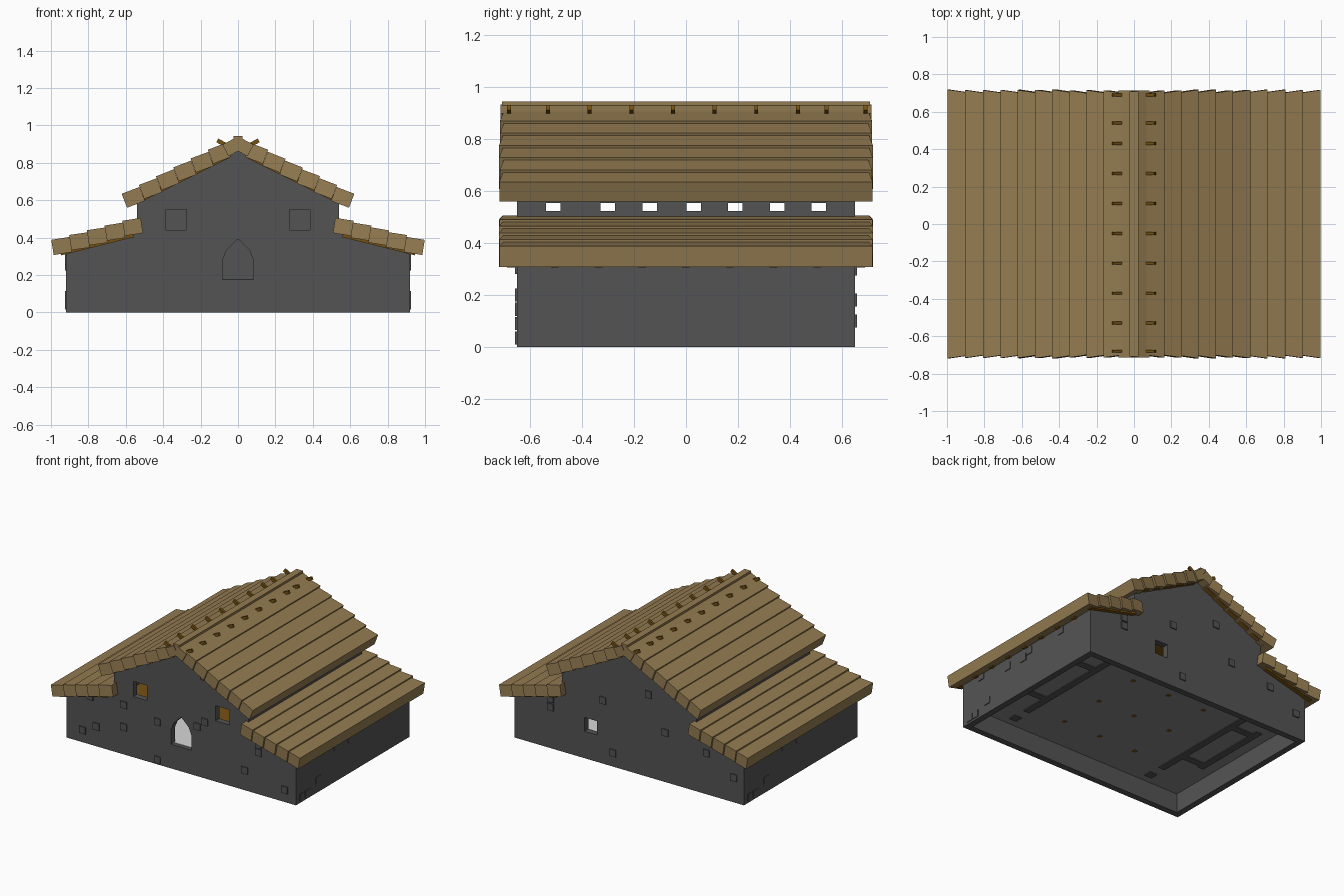
import bpy, bmesh, math, random
from mathutils import Matrix

random.seed(4)
cube = bpy.data.objects.get("Cube")
if cube:
    bpy.data.objects.remove(cube)


def material(name, r, g, b):
    m = bpy.data.materials.new(name)
    m.use_nodes = True
    m.diffuse_color = (r, g, b, 1)
    bsdf = m.node_tree.nodes["Principled BSDF"]
    bsdf.inputs["Base Color"].default_value = (r, g, b, 1)
    bsdf.inputs["Roughness"].default_value = 0.9
    return m


STONE = material("grey stone", 0.088, 0.088, 0.088)
MID = material("mid grey underfloor", 0.24, 0.24, 0.24)
PALE = material("pale floor", 0.68, 0.68, 0.68)
PLANK = material("tan planks", 0.295, 0.2, 0.083)
BROWN = material("brown timber", 0.18, 0.083, 0.006)


def finish(name, bm, mat):
    bmesh.ops.recalc_face_normals(bm, faces=bm.faces)
    me = bpy.data.meshes.new(name)
    bm.to_mesh(me)
    bm.free()
    me.materials.append(mat)
    ob = bpy.data.objects.new(name, me)
    bpy.context.scene.collection.objects.link(ob)
    return ob


def add_box(bm, centre, size, tilt=0.0):
    """Box turned about y; positive tilt lowers its +x side."""
    mat = (Matrix.Translation(centre) @ Matrix.Rotation(tilt, 4, "Y")
           @ Matrix.Diagonal((*size, 1)))
    return bmesh.ops.create_cube(bm, size=1, matrix=mat)["verts"]


def add_prism(bm, profile, half):
    """Extrude an xz profile from y = -half to y = half."""
    face = bm.faces.new([bm.verts.new((x, -half, z)) for x, z in profile])
    ext = bmesh.ops.extrude_face_region(bm, geom=[face])["geom"]
    for v in ext:
        if isinstance(v, bmesh.types.BMVert):
            v.co.y = half


def boxes(name, mat, items):
    bm = bmesh.new()
    for item in items:
        add_box(bm, *item)
    return finish(name, bm, mat)


def mirrored(points):
    return points + [(-x, z) for x, z in reversed(points) if x]


# Hollow stone walls with a raised nave
walls_bm = bmesh.new()
add_prism(walls_bm, mirrored([(0.92, 0), (0.92, 0.325), (0.54, 0.43), (0.54, 0.6), (0, 0.878)]), 0.65)
walls = finish("stone_walls", walls_bm, STONE)


def cut(name, bm):
    cutter = finish(name, bm, STONE)
    cutter.hide_render = True
    cutter.hide_viewport = True
    cutter.display_type = "WIRE"
    mod = walls.modifiers.new(name, "BOOLEAN")
    mod.operation = "DIFFERENCE"
    mod.solver = "EXACT"
    mod.object = cutter


room = bmesh.new()
add_prism(room, mirrored([(0.875, -0.1), (0.875, 0.3), (0.495, 0.4), (0.495, 0.58), (0, 0.82)]), 0.605)
cut("room_cutter", room)

# Pointed doorway, square windows and clerestory openings
door = bmesh.new()
add_prism(door, mirrored([(0.083, 0.175), (0.083, 0.28), (0.06, 0.335), (0, 0.392)]), 0.1)
bmesh.ops.translate(door, verts=door.verts, vec=(0, -0.65, 0))
cut("door_cutter", door)

openings = bmesh.new()
for x in (-0.33, 0.33):
    add_box(openings, (x, -0.65, 0.495), (0.11, 0.2, 0.11))
add_box(openings, (0.31, 0.65, 0.245), (0.1, 0.2, 0.1))
for y in (-0.51, -0.3, -0.14, 0.03, 0.19, 0.35, 0.51):
    for s in (-1, 1):
        add_box(openings, (s * 0.52, y, 0.538), (0.2, 0.056, 0.03))
cut("window_cutter", openings)

# Floors
boxes("floor_slab", MID, [((0, 0, 0.155), (1.8, 1.24, 0.03))])
boxes("floor_top", PALE, [((0, 0, 0.174), (1.8, 1.24, 0.008))])
boxes("loft_floor", BROWN, [((0, 0, 0.405), (1.02, 1.22, 0.02))])

# Stone bearers and timber pegs showing under the floor
bearers = []
for s in (-1, 1):
    bearers.append(((s * 0.58, 0.02, 0.138), (0.05, 0.86, 0.008)))
    bearers.append(((s * 0.77, 0.06, 0.138), (0.05, 0.6, 0.008)))
    for y in (-0.2, 0.3):
        bearers.append(((s * 0.68, y, 0.138), (0.2, 0.05, 0.008)))
    for y in (-0.52, 0.55):
        bearers.append(((s * 0.58, y, 0.138), (0.06, 0.06, 0.008)))
boxes("floor_bearers", STONE, bearers)
boxes("floor_pegs", BROWN, [((x, y, 0.139), (0.025, 0.025, 0.006))
                            for x in (-0.3, 0, 0.3) for y in (-0.35, 0, 0.35)])

# Proud stones scattered over the walls
front_spots = [(-0.79, 0.09), (-0.68, 0.145), (-0.73, 0.35), (-0.46, 0.36), (-0.46, 0.2),
               (-0.19, 0.31), (0.83, 0.09), (0.62, 0.36), (0.62, 0.305), (0.19, 0.41),
               (0.13, 0.36), (0.51, 0.145), (0.18, 0.735), (-0.19, 0.035)]
back_spots = [(0.63, 0.36), (0.63, 0.3), (0.21, 0.46), (-0.29, 0.36),
              (-0.62, 0.3), (-0.155, 0.6), (0.13, 0.1), (-0.84, 0.18)]
side_spots = [(-0.46, 0.3), (-0.19, 0.255), (-0.03, 0.25), (0.03, 0.28),
              (0.35, 0.29), (-0.52, 0.04), (-0.58, 0.04), (-0.4, 0.09)]
stones = []
for y, spots in ((-0.65, front_spots), (0.65, back_spots)):
    stones += [((x, y, z), (0.05, 0.015, 0.05)) for x, z in spots]
for s in (-1, 1):
    stones += [((s * 0.92, s * y, z), (0.01, 0.053, 0.05)) for y, z in side_spots]
boxes("proud_stones", STONE, stones)


def plank_roof(name, count, start, end, tilt, width, thick):
    """Lapped planks on both slopes, from start to end in xz."""
    bm = bmesh.new()
    for s in (-1, 1):
        for i in range(count):
            t = i / (count - 1)
            x = start[0] + (end[0] - start[0]) * t
            z = start[1] + (end[1] - start[1]) * t
            half = 0.709 + random.uniform(-0.003, 0.003)
            lean = math.radians(tilt + random.uniform(-1, 1) * (0 < i < count - 1))
            verts = add_box(bm, (s * x, 0, z), (width, 2 * half, thick), s * lean)
            # Raked ends: the lower edge is a little longer
            for v in verts:
                v.co.y += math.copysign(0.007, v.co.y) * (1 if abs(v.co.x) > x else -1)
    return finish(name, bm, PLANK)


plank_roof("upper_roof_planks", 6, (0.1, 0.85), (0.56, 0.615), 21, 0.102, 0.08)
plank_roof("lower_roof_planks", 5, (0.563, 0.457), (0.943, 0.355), 9, 0.099, 0.082)

# Ridge cap
caps = [((s * 0.034, 0, 0.883), (0.075, 1.425, 0.07), s * math.radians(28)) for s in (-1, 1)]
caps.append(((0, 0, 0.922), (0.05, 1.415, 0.042)))
boxes("ridge_cap", PLANK, caps)

# Pegs holding the ridge cap
pegs = [((s * 0.082, y, 0.904), (0.066, 0.015, 0.022), -s * math.radians(28))
        for s in (-1, 1)
        for y in (-0.68, -0.53, -0.37, -0.21, -0.05, 0.11, 0.27, 0.43, 0.54, 0.69)]
boxes("ridge_pegs", BROWN, pegs)

# Rafters under both roofs
rafters = []
for s in (-1, 1):
    for i in range(9):
        y = -0.672 + 0.168 * i
        rafters.append(((s * 0.3, y, 0.716), (0.56, 0.03, 0.03), s * math.radians(26.5)))
        rafters.append(((s * 0.755, y, 0.368), (0.4, 0.03, 0.03), s * math.radians(14)))
boxes("rafters", BROWN, rafters)
